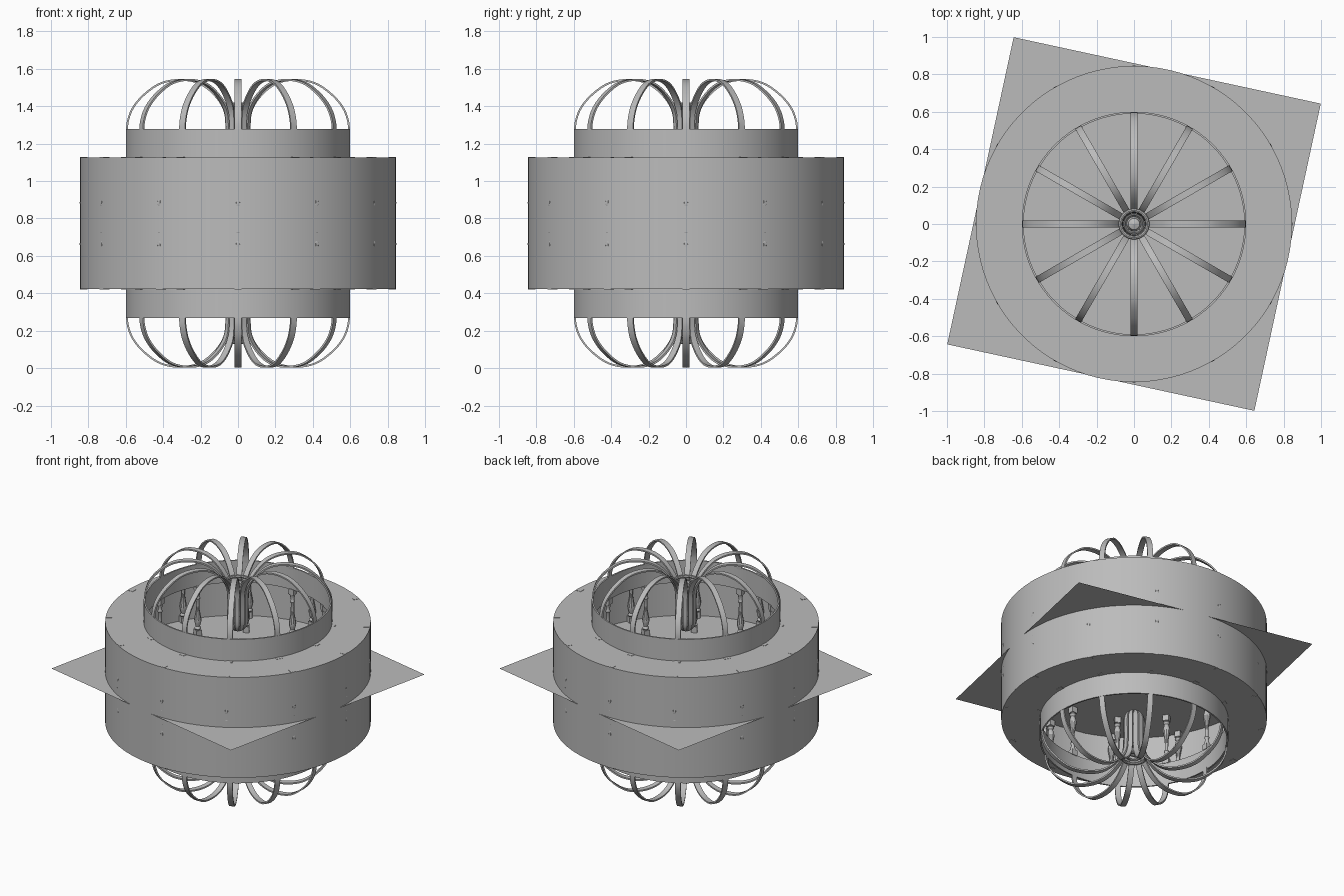
import bpy, bmesh, math
from mathutils import Vector, Matrix

MID = 0.774      # height of the symmetry plane
COUNT = 12       # bays around the building

old = bpy.data.objects.get("Cube")
if old:
    bpy.data.objects.remove(old, do_unlink=True)

grey = bpy.data.materials.new("plain grey")
grey.use_nodes = True
GREY = (0.5, 0.5, 0.5, 1)
grey.diffuse_color = GREY
grey.node_tree.nodes["Principled BSDF"].inputs["Base Color"].default_value = GREY


def finish(name, bm, mirrored=True):
    """Turn a bmesh into an object, mirrored above and below the floor."""
    bmesh.ops.recalc_face_normals(bm, faces=bm.faces)
    mesh = bpy.data.meshes.new(name)
    bm.to_mesh(mesh)
    bm.free()
    mesh.materials.append(grey)
    ob = bpy.data.objects.new(name, mesh)
    ob.location.z = MID
    bpy.context.collection.objects.link(ob)
    bpy.ops.object.select_all(action='DESELECT')
    ob.select_set(True)
    bpy.context.view_layer.objects.active = ob
    bpy.ops.object.shade_smooth_by_angle(angle=math.radians(35))
    if mirrored:
        mod = ob.modifiers.new("mirror", 'MIRROR')
        mod.use_axis = (False, False, True)
        mod.use_clip = False
        mod.use_mirror_merge = False
    return ob


def lathe(bm, profile, sides, matrix=Matrix(), closed=False):
    """Spin (radius, height) points around z."""
    rings = []
    for r, h in profile:
        ring = []
        for i in range(sides):
            a = math.tau * (i + 0.5) / sides
            ring.append(bm.verts.new(matrix @ Vector((r * math.cos(a), r * math.sin(a), h))))
        rings.append(ring)
    pairs = list(zip(rings, rings[1:]))
    if closed:
        pairs.append((rings[-1], rings[0]))
    for a, b in pairs:
        for i in range(sides):
            j = (i + 1) % sides
            bm.faces.new((a[i], a[j], b[j], b[i]))


def smooth_path(points, steps=5):
    """Catmull-Rom curve through the points."""
    p = [Vector(q) for q in points]
    p = [2 * p[0] - p[1]] + p + [2 * p[-1] - p[-2]]
    out = []
    for a, b, c, d in zip(p, p[1:], p[2:], p[3:]):
        for s in range(steps):
            t = s / steps
            out.append(0.5 * (2 * b + (c - a) * t + (2 * a - 5 * b + 4 * c - d) * t ** 2
                              + (3 * b - a - 3 * c + d) * t ** 3))
    return out + [p[-2]]


def bays():
    return [Matrix.Rotation(math.tau * i / COUNT, 4, 'Z') for i in range(COUNT)]


# outer wall and flat ring roof
bm = bmesh.new()
lathe(bm, [(0.845, 0), (0.845, 0.352), (0.595, 0.352)], 96)
finish("outer_drum", bm)

# thin raised band around the opening
bm = bmesh.new()
lathe(bm, [(0.6, 0.35), (0.6, 0.505), (0.59, 0.505), (0.59, 0.35)], 96, closed=True)
finish("inner_band", bm)

# square floor sheet, turned slightly
bm = bmesh.new()
bmesh.ops.create_grid(bm, x_segments=1, y_segments=1, size=0.84,
                      matrix=Matrix.Rotation(math.radians(-12.2), 4, 'Z'))
finish("floor_sheet", bm, mirrored=False)

# turned posts with square blocks at both ends
SPINDLE = [(0.016, 0.04), (0.022, 0.05), (0.014, 0.065), (0.021, 0.09), (0.024, 0.11),
           (0.019, 0.14), (0.012, 0.18), (0.011, 0.25), (0.017, 0.262), (0.011, 0.275),
           (0.016, 0.3), (0.02, 0.315)]


def block(bm, matrix, low, high, width):
    move = Matrix.Translation((0, 0, (low + high) / 2))
    size = Matrix.Diagonal((width, width, high - low, 1))
    bmesh.ops.create_cube(bm, size=1, matrix=matrix @ move @ size)


for name, radius, top in (("inner_posts", 0.605, 0.354), ("outer_posts", 0.824, 0.354)):
    bm = bmesh.new()
    for turn in bays():
        place = turn @ Matrix.Translation((radius, 0, 0))
        lathe(bm, SPINDLE, 10, place)
        block(bm, place, 0, 0.04, 0.04)
        block(bm, place, 0.315, top, 0.04)
    finish(name, bm)

# curved roof ribs that drop into a central cage
RIB = [(0.594, 0.49), (0.588, 0.55), (0.56, 0.62), (0.5, 0.69), (0.41, 0.75), (0.3, 0.767),
       (0.2, 0.745), (0.12, 0.68), (0.072, 0.6), (0.062, 0.5), (0.062, 0.36), (0.04, 0.31),
       (0.012, 0.295)]
path = smooth_path(RIB)
bm = bmesh.new()
for turn in bays():
    rows = []
    for i, p in enumerate(path):
        t = (path[min(i + 1, len(path) - 1)] - path[max(i - 1, 0)]).normalized()
        n = Vector((-t.y, t.x)) * 0.005
        w = min(0.018, max(p.x * 0.22, 0.003))
        rows.append([bm.verts.new(turn @ Vector((p.x + s * n.x, side * w, p.y + s * n.y)))
                     for s, side in ((1, 1), (1, -1), (-1, -1), (-1, 1))])
    for a, b in zip(rows, rows[1:]):
        for i in range(4):
            j = (i + 1) % 4
            bm.faces.new((a[i], a[j], b[j], b[i]))
    bm.faces.new(rows[0])
    bm.faces.new(rows[-1])
finish("roof_ribs", bm)

# collar rings and finial in the middle of the ribs
bm = bmesh.new()
for radius, height, thick in ((0.073, 0.635, 0.01), (0.05, 0.62, 0.006)):
    circle = [(radius + thick * math.cos(math.tau * k / 8),
               height + thick * math.sin(math.tau * k / 8)) for k in range(8)]
    lathe(bm, circle, 32, closed=True)
finish("hub_rings", bm)

bm = bmesh.new()
lathe(bm, [(0.001, 0.3), (0.03, 0.31), (0.02, 0.34), (0.032, 0.4), (0.018, 0.46), (0.016, 0.53),
           (0.03, 0.55), (0.04, 0.58), (0.03, 0.61), (0.001, 0.62)], 20)
finish("hub_finial", bm)
